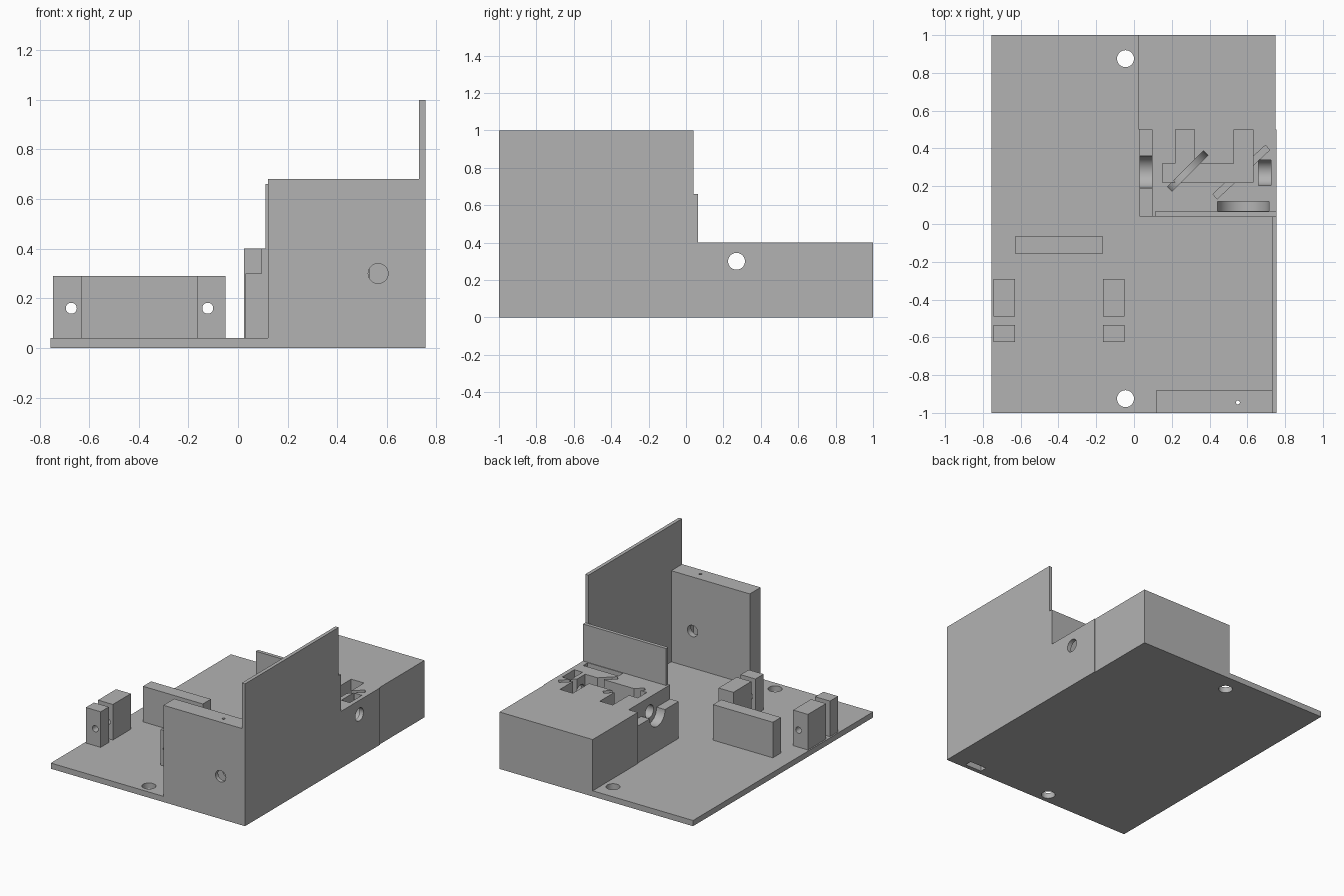
import bpy
from math import radians, pi
from mathutils import Matrix, Vector

if "Cube" in bpy.data.objects:
    bpy.data.objects.remove(bpy.data.objects["Cube"], do_unlink=True)

GREY = (0.45, 0.45, 0.45, 1)
mat = bpy.data.materials.new("plain grey")
mat.use_nodes = True
mat.diffuse_color = GREY
mat.node_tree.nodes["Principled BSDF"].inputs["Base Color"].default_value = GREY


def box(name, x, y, z):
    """Box spanning the given (min, max) ranges."""
    lo, hi = Vector((x[0], y[0], z[0])), Vector((x[1], y[1], z[1]))
    bpy.ops.mesh.primitive_cube_add(size=1)
    ob = bpy.context.object
    ob.name = name
    ob.data.transform(Matrix.Translation((lo + hi) / 2) @ Matrix.Diagonal((*(hi - lo), 1)))
    ob.data.materials.append(mat)
    return ob


def rod(centre, radius, length, axis):
    """Round cutter along an axis."""
    bpy.ops.mesh.primitive_cylinder_add(vertices=48, radius=radius, depth=length)
    ob = bpy.context.object
    turn = {"x": Matrix.Rotation(pi / 2, 4, "Y"), "y": Matrix.Rotation(pi / 2, 4, "X"),
            "z": Matrix()}[axis]
    ob.data.transform(Matrix.Translation(centre) @ turn)
    ob.data.materials.append(mat)
    return ob


def cut(ob, *cutters):
    """Subtract the cutters one by one and remove them."""
    for c in cutters:
        m = ob.modifiers.new("cut", "BOOLEAN")
        m.operation, m.solver, m.object = "DIFFERENCE", "EXACT", c
        bpy.context.view_layer.update()
        mesh = bpy.data.meshes.new_from_object(ob.evaluated_get(bpy.context.evaluated_depsgraph_get()))
        ob.modifiers.clear()
        ob.data = mesh
        bpy.data.objects.remove(c, do_unlink=True)
    bpy.ops.object.select_all(action="DESELECT")
    ob.select_set(True)
    bpy.context.view_layer.objects.active = ob
    bpy.ops.object.shade_smooth_by_angle(angle=radians(30))


def turned(ob, x, y, angle):
    ob.data.transform(Matrix.Translation((x, y, 0)) @ Matrix.Rotation(radians(angle), 4, "Z"))
    return ob


BASE = 0.04    # top of the base plate
BEAM = 0.30    # height of the optical axis
OVER = 0.45    # cutters end above the block top

# Base plate with two mounting holes and a slot below the front plate
base = box("base_plate", (-0.755, 0.75), (-1, 1), (0, BASE))
cut(base, rod((-0.045, 0.875, 0), 0.045, 0.2, "z"),
    rod((-0.045, -0.925, 0), 0.045, 0.2, "z"),
    box("slot", (0.49, 0.62), (-0.97, -0.92), (-0.1, 0.1)))

# Tall side wall and low divider
box("side_wall", (0.73, 0.755), (-1, 0.04), (0, 1))
box("divider", (0.11, 0.755), (0.04, 0.065), (0.4, 0.66))

# Front plate with beam hole, inner slot and pin hole
plate = box("front_plate", (0.12, 0.73), (-1, -0.88), (BASE, 0.68))
cut(plate, rod((0.565, -0.94, BEAM), 0.04, 0.3, "y"),
    box("slot", (0.49, 0.62), (-0.97, -0.92), (0, BEAM)),
    rod((0.555, -0.945, BEAM), 0.065, 0.05, "y"),
    rod((0.55, -0.945, 0.5), 0.01, 0.6, "z"))

# Solid rear half of the housing
box("rear_block", (0.025, 0.75), (0.5, 1), (BASE, 0.4))

# Front half of the housing with optics pockets
optics = box("optics_block", (0.03, 0.755), (0.04, 0.5), (0, 0.4))
cut(optics,
    # side ledge with half-round lens seat
    box("ledge", (0, 0.095), (0, 0.55), (BEAM, OVER)),
    rod((0.045, 0.275, BEAM), 0.085, 0.1, "x"),
    # branching cavity
    box("cavity", (0.15, 0.63), (0.22, 0.32), (0.2, OVER)),
    box("cavity", (0.22, 0.32), (0.3, 0.55), (0.2, OVER)),
    box("cavity", (0.53, 0.63), (0.3, 0.55), (0.2, OVER)),
    # round-bottomed diagonal mirror slot
    turned(box("mirror", (-0.135, 0.135), (-0.017, 0.017), (BEAM, OVER)), 0.285, 0.28, 45),
    turned(rod((0, 0, BEAM), 0.135, 0.034, "y"), 0.285, 0.28, 45),
    # flat-bottomed diagonal filter slot
    turned(box("filter", (-0.19, 0.19), (-0.017, 0.017), (0.21, OVER)), 0.568, 0.275, 43),
    # lens seats
    box("lens", (0.66, 0.725), (0.205, 0.34), (BEAM, OVER)),
    rod((0.6925, 0.2725, BEAM), 0.0675, 0.065, "x"),
    box("lens", (0.441, 0.715), (0.07, 0.12), (BEAM, OVER)),
    rod((0.578, 0.095, BEAM), 0.137, 0.05, "y"),
    # beam paths
    rod((0.4, 0.27, BEAM), 0.045, 1, "x"),
    rod((0.565, 0.15, BEAM), 0.04, 0.3, "y"))

# Loose stop bar and two pairs of drilled guide posts
box("stop_bar", (-0.63, -0.165), (-0.155, -0.065), (BASE, 0.29))
for side, x, hole in (("right", -0.745, -0.672), ("left", -0.165, -0.122)):
    for part, y in (("rear", (-0.49, -0.29)), ("front", (-0.625, -0.535))):
        post = box(f"{part}_post_{side}", (x, x + 0.115), y, (BASE, 0.29))
        cut(post, rod((hole, -0.45, 0.16), 0.022, 0.6, "y"))
